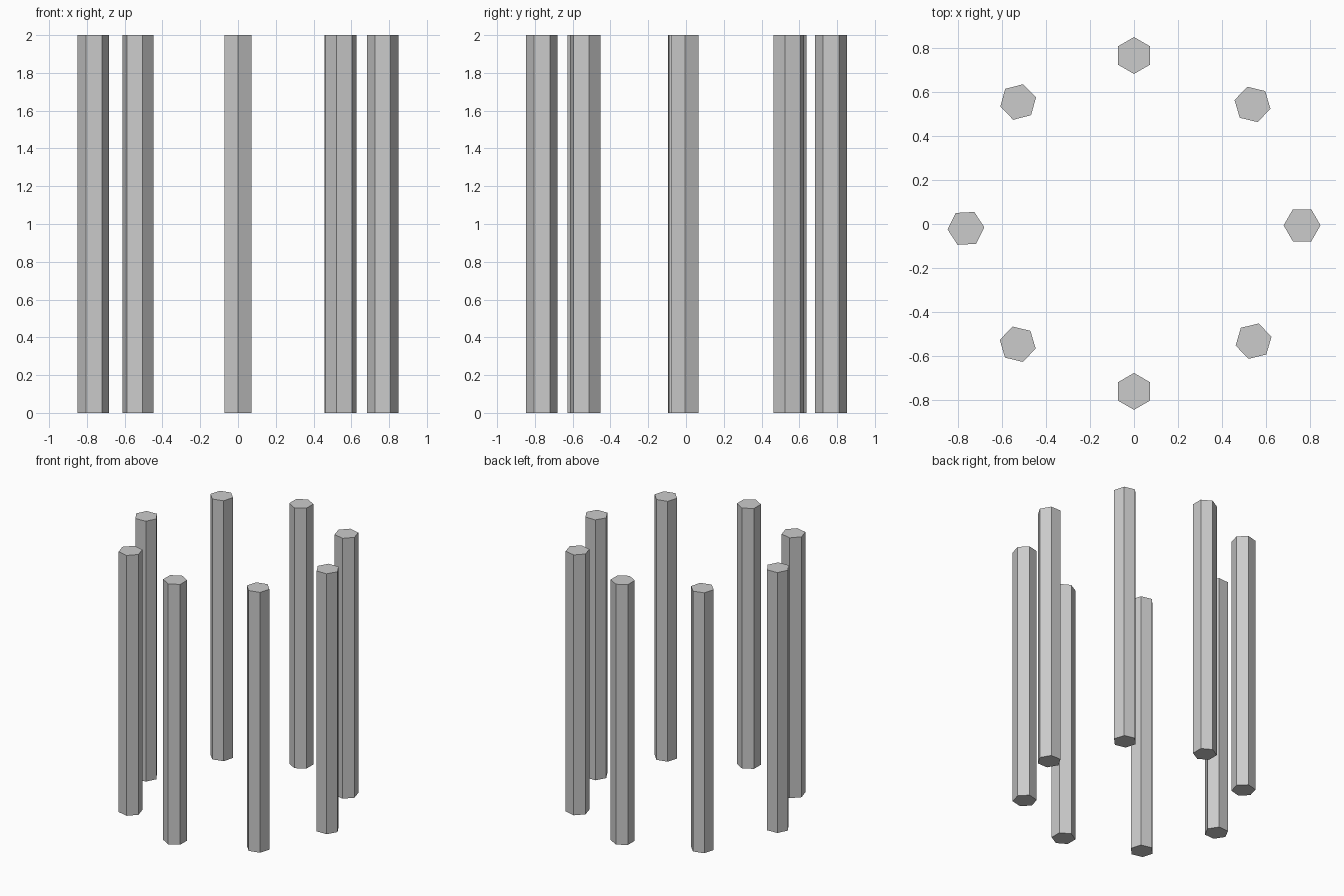
import bpy
from math import radians

if "Cube" in bpy.data.objects:
    bpy.data.objects.remove(bpy.data.objects["Cube"])

RADIUS, HEIGHT = 0.084, 2.0

# Ring of hexagonal columns: name, x, y, twist (degrees) of one corner from +x
columns = [
    ("back", 0.0, 0.768, 30),
    ("back_right", 0.54, 0.545, -13.5),
    ("right", 0.766, -0.006, 0),
    ("front_right", 0.545, -0.534, 13.5),
    ("front", 0.0, -0.763, 30),
    ("front_left", -0.53, -0.548, -13.5),
    ("left", -0.766, -0.02, 3),
    ("back_left", -0.528, 0.556, 14.5),
]


def add_column(name, x, y, twist):
    # Blender's first circle vertex lies on +y, which is 30 degrees off +x for a hexagon
    bpy.ops.mesh.primitive_cylinder_add(
        vertices=6, radius=RADIUS, depth=HEIGHT,
        location=(x, y, HEIGHT / 2), rotation=(0, 0, radians(twist - 90)))
    bpy.context.object.name = name + "_column"


for column in columns:
    add_column(*column)
